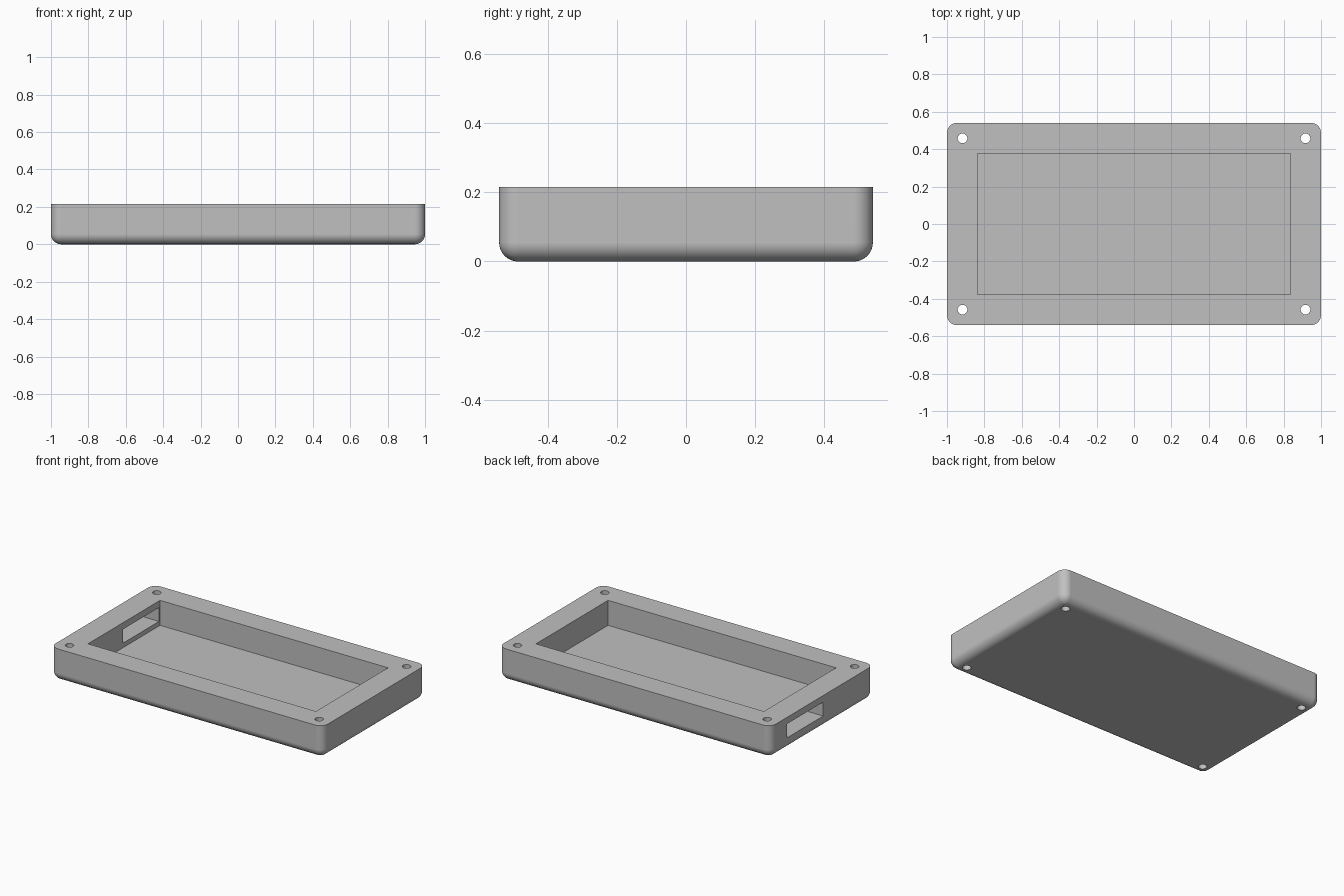
import bpy
import bmesh

default = bpy.data.objects.get("Cube")
if default:
    bpy.data.objects.remove(default, do_unlink=True)

LENGTH, WIDTH, HEIGHT = 2.0, 1.082, 0.216
ROUND = 0.055
FLOOR = 0.05

grey = bpy.data.materials.new("plain grey")
grey.use_nodes = True
colour = (0.53, 0.53, 0.53, 1)
grey.diffuse_color = colour
grey.node_tree.nodes["Principled BSDF"].inputs["Base Color"].default_value = colour


def box(name, low, high):
    """Box between two opposite corners."""
    bm = bmesh.new()
    bmesh.ops.create_cube(bm, size=1)
    for v in bm.verts:
        v.co = [(a + b) / 2 + c * (b - a) for a, b, c in zip(low, high, v.co)]
    return finish(name, bm)


def finish(name, bm):
    mesh = bpy.data.meshes.new(name)
    bm.to_mesh(mesh)
    bm.free()
    mesh.materials.append(grey)
    obj = bpy.data.objects.new(name, mesh)
    bpy.context.collection.objects.link(obj)
    return obj


def cut(target, cutter):
    """Subtract the cutter and remove it."""
    cutter.hide_render = True
    mod = target.modifiers.new("cut", "BOOLEAN")
    mod.operation = "DIFFERENCE"
    mod.solver = "EXACT"
    mod.object = cutter
    bpy.context.view_layer.objects.active = target
    bpy.ops.object.modifier_apply(modifier=mod.name)
    bpy.data.objects.remove(cutter, do_unlink=True)


# Tray body: rounded upright and bottom edges, sharp rim
tray = box("tray", (-LENGTH / 2, -WIDTH / 2, 0), (LENGTH / 2, WIDTH / 2, HEIGHT))
bm = bmesh.new()
bm.from_mesh(tray.data)
rounded = [e for e in bm.edges if min(v.co.z for v in e.verts) < HEIGHT / 2]
bmesh.ops.bevel(bm, geom=rounded, offset=ROUND, segments=10, profile=0.5,
                affect="EDGES", clamp_overlap=True)
bm.to_mesh(tray.data)
bm.free()

# Cavity
cut(tray, box("cavity_cutter", (-0.837, -0.378, FLOOR), (0.837, 0.378, 0.4)))

# Connector slot through the right wall
cut(tray, box("slot_cutter", (-1.1, -0.01, 0.08), (-0.7, 0.367, 0.172)))

# Screw holes through the four corners
for sx in (-1, 1):
    for sy in (-1, 1):
        bm = bmesh.new()
        bmesh.ops.create_cone(bm, cap_ends=True, segments=32, radius1=0.026,
                              radius2=0.026, depth=1)
        bmesh.ops.translate(bm, verts=bm.verts, vec=(sx * 0.917, sy * 0.458, 0))
        cut(tray, finish("hole_cutter", bm))

# Smooth rounds, crisp edges
bpy.ops.object.select_all(action="DESELECT")
tray.select_set(True)
bpy.context.view_layer.objects.active = tray
bpy.ops.object.shade_smooth_by_angle(angle=0.5)
weighted = tray.modifiers.new("even_shading", "WEIGHTED_NORMAL")
weighted.keep_sharp = True
